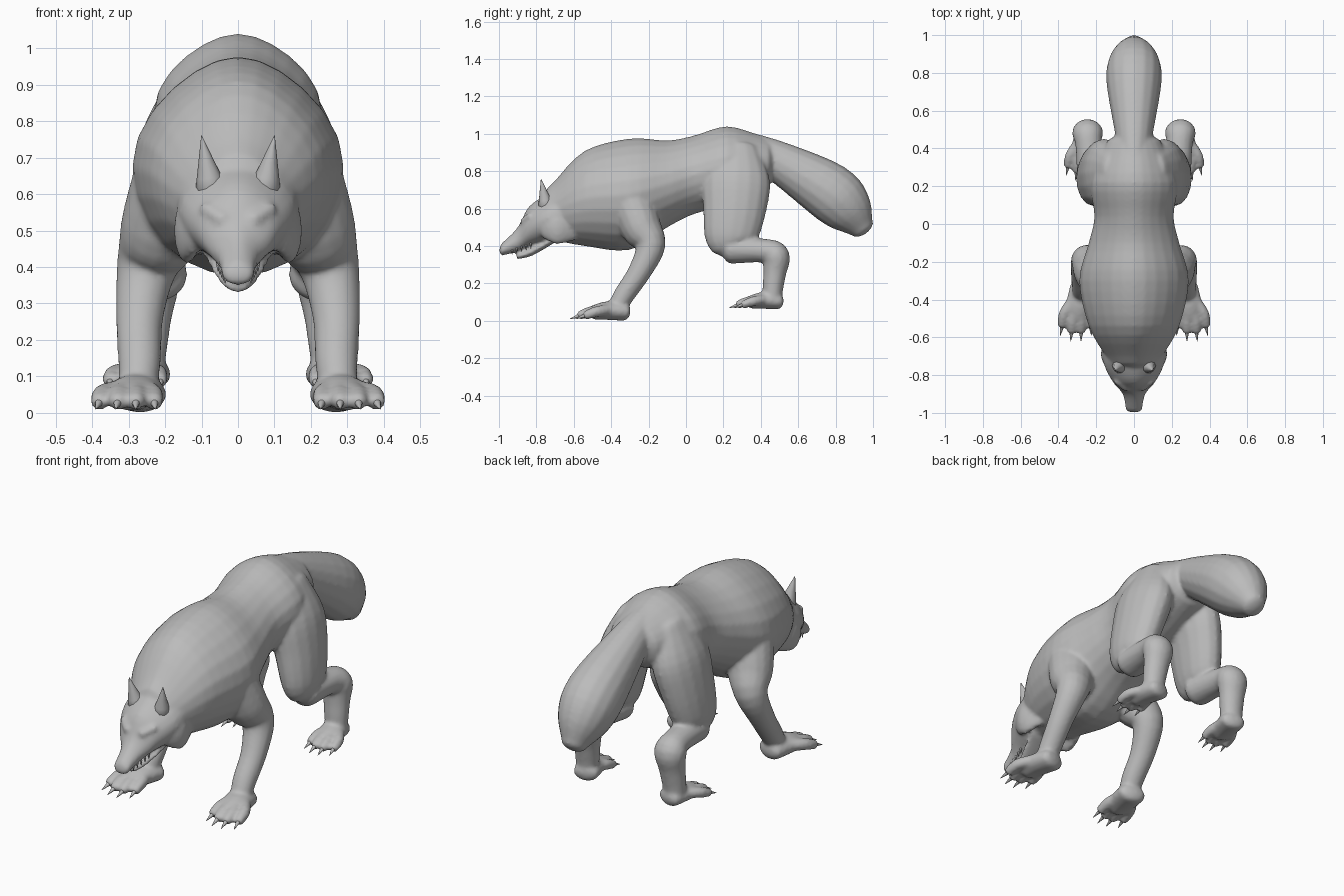
import bpy, bmesh, math
from mathutils import Vector

cube = bpy.data.objects.get("Cube")
if cube:
    bpy.data.objects.remove(cube, do_unlink=True)

grey = (.5, .5, .5, 1)
fur = bpy.data.materials.new("grey_fur")
fur.use_nodes = True
fur.diffuse_color = grey
fur.node_tree.nodes["Principled BSDF"].inputs["Base Color"].default_value = grey


def smooth_path(stations, steps):
    """Pass a smooth curve through the stations, giving vectors of centre and radii."""
    path = []
    last = len(stations) - 1
    for index in range(last):
        before = stations[max(index - 1, 0)]
        start, end = stations[index], stations[index + 1]
        after = stations[min(index + 2, last)]
        for step in range(steps):
            t = step / steps
            leave = (end - before) / 2
            arrive = (after - start) / 2
            ease = t * t * (3 - 2 * t)
            path.append(start.lerp(end, ease)
                        + leave * t * (1 - t) ** 2 - arrive * t * t * (1 - t))
    path.append(stations[last])
    return path


def dome(edge, inner):
    """Shrinking rings that round off an open end, from the tip inwards."""
    outward = (Vector(edge[:3]) - Vector(inner[:3])).normalized()
    rings = []
    for degrees in (80, 55, 30):
        angle = math.radians(degrees)
        centre = Vector(edge[:3]) + outward * min(edge[3:]) * math.sin(angle) * .6
        radii = [radius * math.cos(angle) for radius in edge[3:]]
        rings.append(Vector((*centre, *radii)))
    return rings


def add_loft(bm, stations, sides, upright=False):
    """Skin oval rings along a path; a station is a centre, half width and half depth.
    Upright rings narrow towards the top like a back."""
    path = smooth_path([Vector(station) for station in stations], steps=4)
    path = dome(path[0], path[1]) + path + dome(path[-1], path[-2])[::-1]
    centres = [Vector(station[:3]) for station in path]
    rings = []
    for index, station in enumerate(path):
        ahead = centres[min(index + 1, len(path) - 1)]
        behind = centres[max(index - 1, 0)]
        along = Vector((0, 1, 0)) if upright else (ahead - behind).normalized()
        across = (Vector((1, 0, 0)) - along * along.x).normalized()
        up = across.cross(along)
        ring = []
        for side in range(sides):
            angle = math.tau * side / sides
            rise = math.sin(angle)
            width = math.cos(angle) * station[3]
            if upright and rise > 0:
                width *= 1 - rise * rise / 4
            ring.append(bm.verts.new(centres[index] + across * width + up * rise * station[4]))
        rings.append(ring)
    for ring, following in zip(rings, rings[1:]):
        for side in range(sides):
            bm.faces.new((ring[side - 1], ring[side], following[side], following[side - 1]))
    bm.faces.new(rings[0])
    bm.faces.new(rings[-1])


def add_trunk(bm, outline):
    """Part on the centre line, from y, top, bottom and half width."""
    stations = [(0, y, (top + bottom) / 2, width, (top - bottom) / 2)
                for y, top, bottom, width in outline]
    add_loft(bm, stations, sides=24, upright=True)


def add_pair(bm, stations, flat=1, sides=16):
    """Left and right limb from x, y, z and radius; flat scales the width."""
    for mirror in (1, -1):
        add_loft(bm, [(x * mirror, y, z, radius * flat, radius)
                      for x, y, z, radius in stations], sides)


def add_spikes(bm, base, tip, radius):
    """Left and right straight taper to a point."""
    add_pair(bm, [(*base, radius), (*tip, .001)], sides=10)


def add_paws(bm, claws, x, heel, floor, size):
    """Pads with four spread toes and claws, pointing forwards."""
    def spot(across, ahead, height):
        return x + across * size, heel - ahead * size, floor + height * size

    pad = .05 * size
    add_pair(bm, [(*spot(-.01, .02, .05), pad), (*spot(.01, .11, .055), pad),
                  (*spot(.02, .18, .045), pad * .8)], flat=1.45)
    for toe in range(4):
        place = toe - 1.5
        across = .03 + .05 * place
        reach = .27 - .015 * place ** 2
        add_pair(bm, [(*spot(across / 2, .1, .06), pad * .6),
                      (*spot(across * .9, reach - .07, .05), pad * .6),
                      (*spot(across, reach - .01, .03), pad / 2)], sides=10)
        add_spikes(claws, spot(across, reach - .01, .03), spot(across * 1.1, reach + .045, .01),
                   pad / 4)


def finish(name, bm, blend=False):
    bmesh.ops.recalc_face_normals(bm, faces=bm.faces)
    mesh = bpy.data.meshes.new(name)
    bm.to_mesh(mesh)
    bm.free()
    mesh.materials.append(fur)
    obj = bpy.data.objects.new(name, mesh)
    bpy.context.collection.objects.link(obj)
    bpy.ops.object.select_all(action='DESELECT')
    obj.select_set(True)
    bpy.context.view_layer.objects.active = obj
    bpy.ops.object.shade_smooth_by_angle(angle=math.radians(60))
    if blend:
        # Fuse the overlapping parts into one soft skin
        remesh = obj.modifiers.new("fuse", 'REMESH')
        remesh.mode = 'VOXEL'
        remesh.voxel_size = .01
        remesh.use_smooth_shade = True
        relax = obj.modifiers.new("relax", 'SMOOTH')
        relax.iterations = 6


body = bmesh.new()
claws = bmesh.new()

# Torso, skull with muzzle, and lower jaw
add_trunk(body, [(-.7, .75, .43, .15), (-.54, .91, .4, .24), (-.3, .975, .38, .29),
                 (-.1, .965, .5, .24), (.04, .99, .57, .21), (.22, 1.04, .62, .23),
                 (.4, .99, .7, .16)])
add_trunk(body, [(-.6, .76, .43, .17), (-.74, .68, .42, .16), (-.84, .61, .4, .11),
                 (-.9, .5, .37, .06), (-.98, .42, .35, .045)])
add_trunk(body, [(-.7, .46, .42, .1), (-.82, .4, .35, .06), (-.9, .36, .33, .03)])

# Brows and cheek fur
add_pair(body, [(.04, -.87, .53, .02), (.09, -.83, .56, .02)])
add_pair(body, [(.12, -.76, .5, .06), (.14, -.69, .5, .09), (.12, -.6, .5, .07)], flat=.4)

# Bushy tail
add_loft(body, [(0, y, z, radius * .95, radius) for y, z, radius in
                ((.3, .95, .07), (.5, .85, .11), (.76, .695, .155), (.87, .59, .135),
                 (.94, .5, .07))], sides=16)

# Front legs, from shoulder through elbow to wrist
add_pair(body, [(.16, -.3, .65, .12), (.21, -.24, .5, .11), (.25, -.19, .4, .08),
                (.27, -.25, .26, .062), (.27, -.33, .14, .056), (.275, -.37, .07, .05)],
         flat=1.05)

# Hind legs, a heavy thigh and a shin that bends at the hock
add_pair(body, [(.11, .28, .92, .11), (.15, .27, .76, .18), (.19, .26, .6, .17),
                (.22, .24, .44, .14), (.225, .25, .39, .09)], flat=.62)
add_pair(body, [(.22, .24, .38, .075), (.24, .42, .375, .064), (.245, .48, .345, .075),
                (.25, .475, .26, .062), (.255, .465, .18, .056), (.26, .46, .1, .05)],
         flat=1.1)

# Feet
add_paws(body, claws, x=.275, heel=-.31, floor=0, size=1)
add_paws(body, claws, x=.255, heel=.51, floor=.06, size=.9)
finish("body", body, blend=True)
finish("claws", claws)

# Ears and teeth
ears = bmesh.new()
add_spikes(ears, (.075, -.75, .62), (.1, -.775, .76), .042)
finish("ears", ears)
teeth = bmesh.new()
for tooth in range(5):
    back = tooth / 40
    root = Vector((.035 + back / 5, back - .93, .38 + back / 3))
    add_spikes(teeth, root, root - Vector((0, 0, .025)), .006)
finish("teeth", teeth)
